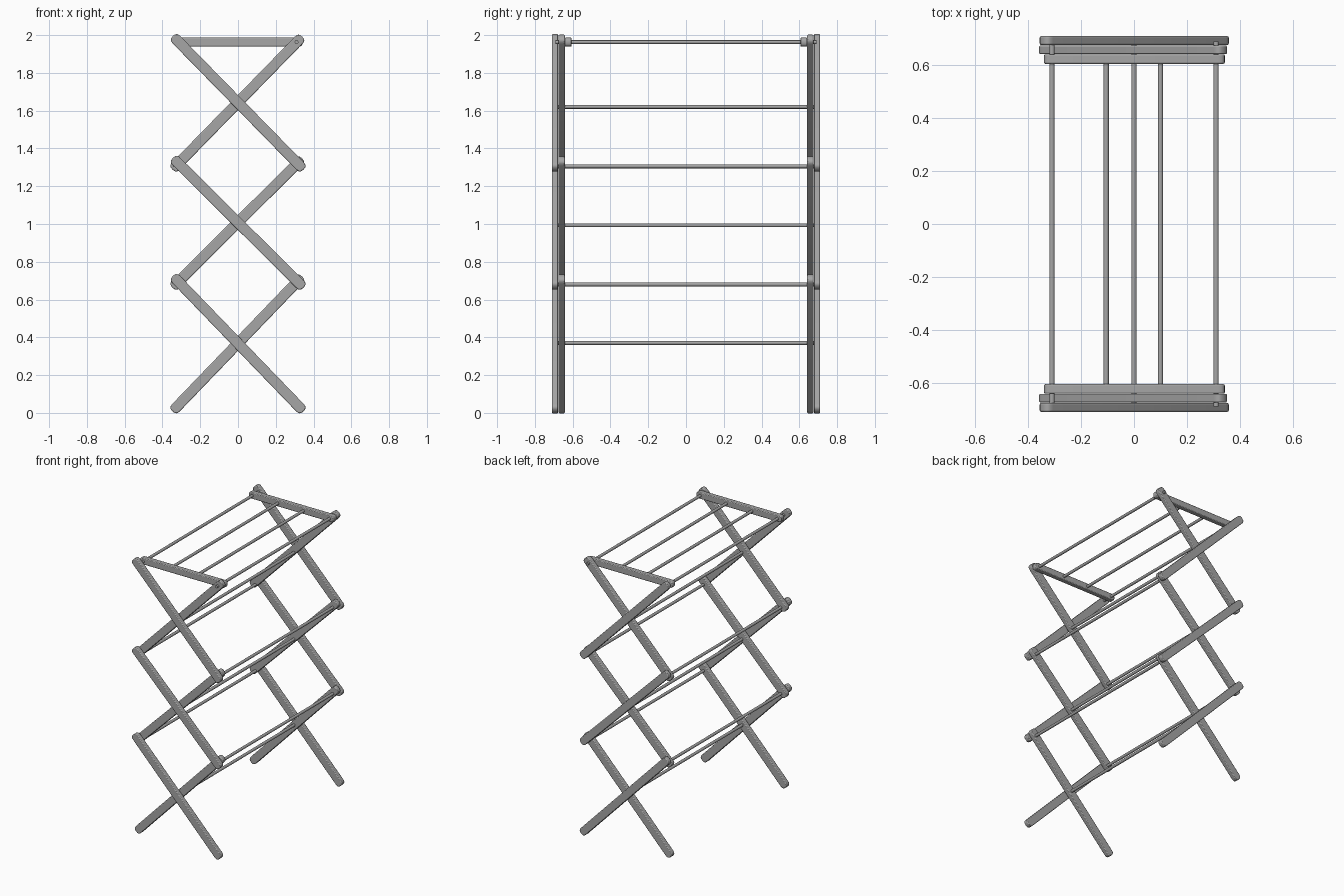
import bpy, math
from mathutils import Vector

cube = bpy.data.objects.get("Cube")
if cube:
    bpy.data.objects.remove(cube)

grey = bpy.data.materials.new("weathered grey wood")
grey.use_nodes = True
GREY = (0.38, 0.38, 0.38, 1)
grey.diffuse_color = GREY
grey.node_tree.nodes["Principled BSDF"].inputs["Base Color"].default_value = GREY


def finish(obj, name):
    obj.name = name
    obj.data.materials.append(grey)
    bpy.ops.object.select_all(action="DESELECT")
    obj.select_set(True)
    bpy.context.view_layer.objects.active = obj
    bpy.ops.object.shade_smooth_by_angle(angle=math.radians(40))


def slat(name, start, end, y, width=0.056, depth=0.033):
    """Flat bar with rounded ends between two (x, z) tip points."""
    a, b = Vector(start), Vector(end)
    along = (b - a).normalized()
    side = Vector((-along.y, along.x))
    r = width / 2
    steps = 8
    outline = []
    for centre, sign in ((b - along * r, 1), (a + along * r, -1)):
        for i in range(steps + 1):
            t = math.pi * (i / steps - 0.5)
            # Slightly blunt rounding at the tips
            c = math.copysign(abs(math.cos(t)) ** 0.75, math.cos(t))
            s = math.copysign(abs(math.sin(t)) ** 0.75, math.sin(t))
            outline.append(centre + sign * r * (along * c + side * s))
    n = len(outline)
    verts = [(p.x, y + d, p.y) for d in (-depth / 2, depth / 2) for p in outline]
    faces = [tuple(range(n)), tuple(reversed(range(n, 2 * n)))]
    faces += [(i, i + n, (i + 1) % n + n, (i + 1) % n) for i in range(n)]
    mesh = bpy.data.meshes.new(name)
    mesh.from_pydata(verts, [], faces)
    obj = bpy.data.objects.new(name, mesh)
    bpy.context.collection.objects.link(obj)
    finish(obj, name)
    bevel = obj.modifiers.new("softened edges", "BEVEL")
    bevel.width = 0.005
    bevel.segments = 2
    bevel.limit_method = "ANGLE"
    bevel.angle_limit = math.radians(50)


def dowel(name, x, z, half_length, radius=0.01):
    bpy.ops.mesh.primitive_cylinder_add(
        vertices=16, radius=radius, depth=2 * half_length,
        location=(x, 0, z), rotation=(math.pi / 2, 0, 0))
    finish(bpy.context.object, name)


# Scissor slats: outer layer falls to the left side, inner layer rises to it
levels = [0.0, 0.655, 1.28]
tops = [0.73, 1.355, 2.0]
for end_name, s in (("front", -1), ("back", 1)):
    for i, (low, high) in enumerate(zip(levels, tops), 1):
        slat(f"{end_name}_outer_slat_{i}", (-0.345, high - 0.005), (0.347, low + 0.008), s * 0.693)
        slat(f"{end_name}_inner_slat_{i}", (-0.347, low + 0.008), (0.34, high - 0.008), s * 0.658)
    # Horizontal rail of the top rack
    slat(f"{end_name}_top_rail", (-0.34, 1.963), (0.343, 1.963), s * 0.623, 0.047, 0.036)

# Dowels at the outer joints
for i, z in enumerate((0.68, 1.305, 1.963), 1):
    for side, x in (("right", -0.31), ("left", 0.31)):
        dowel(f"{side}_joint_dowel_{i}", x, z, 0.69)

# Dowels where the slats cross
for i, z in enumerate((0.37, 0.993, 1.62), 1):
    dowel(f"crossing_dowel_{i}", 0, z, 0.69)

# Hanging dowels of the top rack
for side, x in (("right", -0.105), ("left", 0.1)):
    dowel(f"{side}_top_dowel", x, 1.963, 0.62)
